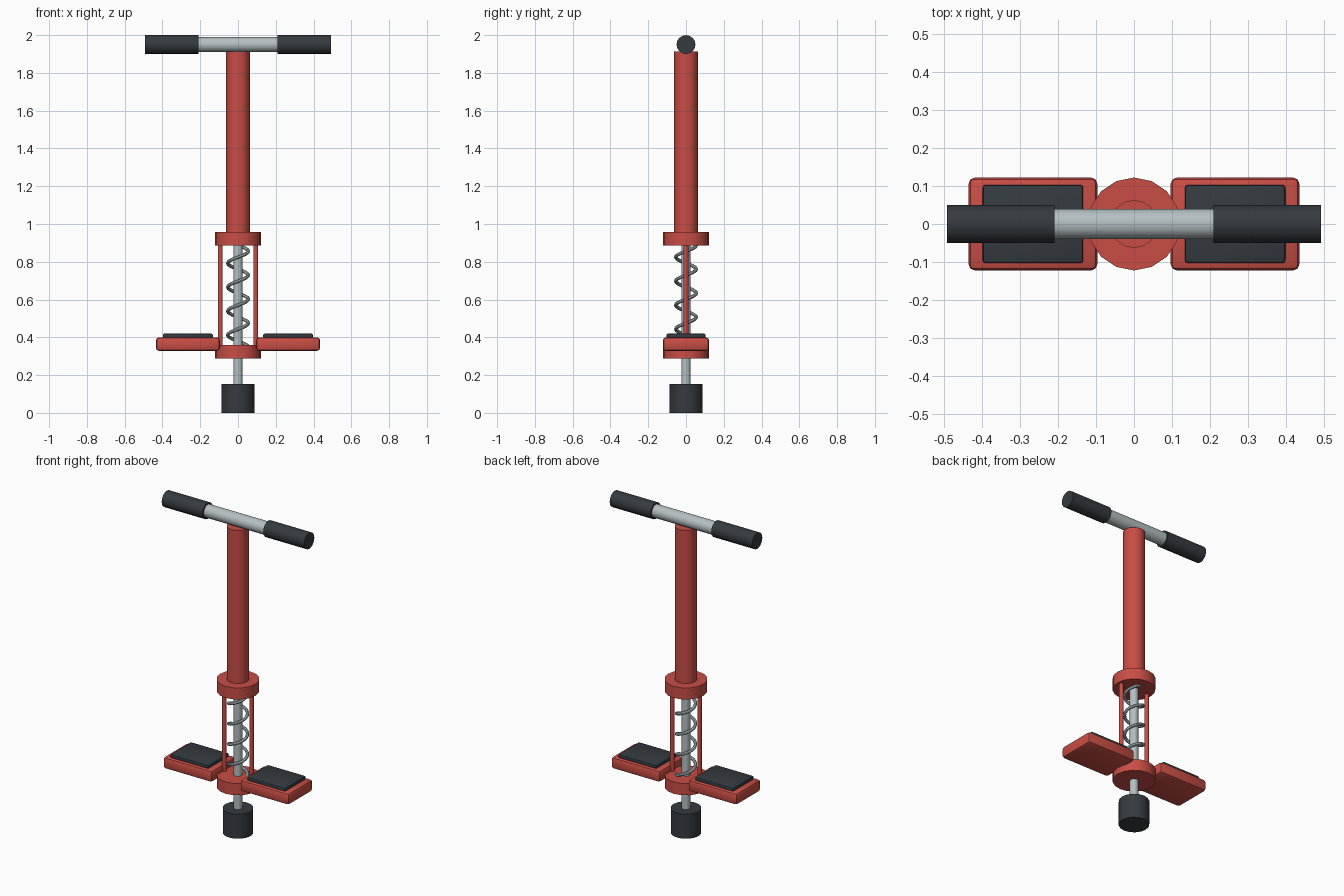
import bpy
from math import cos, sin, pi, radians

cube = bpy.data.objects.get("Cube")
if cube:
    bpy.data.objects.remove(cube, do_unlink=True)


def material(name, rgb):
    m = bpy.data.materials.new(name)
    m.use_nodes = True
    m.diffuse_color = (*rgb, 1)
    m.node_tree.nodes["Principled BSDF"].inputs["Base Color"].default_value = (*rgb, 1)
    return m


RED = material("red paint", (0.58, 0.075, 0.06))
DARK = material("dark rubber", (0.035, 0.043, 0.051))
METAL = material("grey metal", (0.46, 0.52, 0.54))


def finish(obj, name, mat):
    obj.name = name
    obj.data.materials.append(mat)
    bpy.ops.object.shade_smooth_by_angle(angle=radians(35))


def upright(name, mat, r, z0, z1, x=0, sides=16):
    bpy.ops.mesh.primitive_cylinder_add(vertices=sides, radius=r, depth=z1 - z0,
                                        location=(x, 0, (z0 + z1) / 2))
    finish(bpy.context.object, name, mat)


def crosswise(name, mat, r, x0, x1, z):
    bpy.ops.mesh.primitive_cylinder_add(vertices=16, radius=r, depth=abs(x1 - x0),
                                        location=((x0 + x1) / 2, 0, z),
                                        rotation=(0, pi / 2, 0))
    finish(bpy.context.object, name, mat)


def rounded_box(name, mat, x, z, size, bevel):
    bpy.ops.mesh.primitive_cube_add(size=1, location=(x, 0, z))
    obj = bpy.context.object
    obj.scale = size
    bpy.ops.object.transform_apply(location=False, rotation=False, scale=True)
    mod = obj.modifiers.new("rounded edges", "BEVEL")
    mod.width = bevel
    mod.segments = 2
    bpy.ops.object.modifier_apply(modifier=mod.name)
    finish(obj, name, mat)


# Central column
upright("rubber_foot", DARK, 0.087, 0, 0.153)
upright("plunger_shaft", METAL, 0.0245, 0.14, 0.92)
upright("lower_collar", RED, 0.122, 0.287, 0.36)
upright("upper_collar", RED, 0.122, 0.885, 0.957)
upright("main_tube", RED, 0.063, 0.93, 1.912)

# Handlebar
crosswise("handlebar", METAL, 0.04, -0.3, 0.3, 1.95)

# Mirrored parts
for side, s in (("left", 1), ("right", -1)):
    crosswise(side + "_grip", DARK, 0.05, s * 0.209, s * 0.492, 1.95)
    upright(side + "_guide_rod", RED, 0.013, 0.34, 0.9, s * 0.094, 12)
    rounded_box(side + "_pedal", RED, s * 0.2655, 0.364, (0.338, 0.244, 0.072), 0.016)
    rounded_box(side + "_pedal_pad", DARK, s * 0.2655, 0.407, (0.264, 0.206, 0.026), 0.008)

# Coil spring, swept along a helix
turns, steps, coil_r = 4.25, 20, 0.054
z_start, pitch = 0.348, 0.127
curve = bpy.data.curves.new("spring", "CURVE")
curve.dimensions = "3D"
curve.bevel_depth = 0.0095
curve.bevel_resolution = 2
curve.use_fill_caps = True
count = int(turns * steps) + 1
spline = curve.splines.new("POLY")
spline.points.add(count - 1)
for i, p in enumerate(spline.points):
    a = 2 * pi * i / steps
    p.co = (coil_r * cos(a), coil_r * sin(a), z_start + pitch * i / steps, 1)
spring = bpy.data.objects.new("spring", curve)
bpy.context.collection.objects.link(spring)
bpy.ops.object.select_all(action="DESELECT")
spring.select_set(True)
bpy.context.view_layer.objects.active = spring
bpy.ops.object.convert(target="MESH")
finish(bpy.context.object, "spring", METAL)
